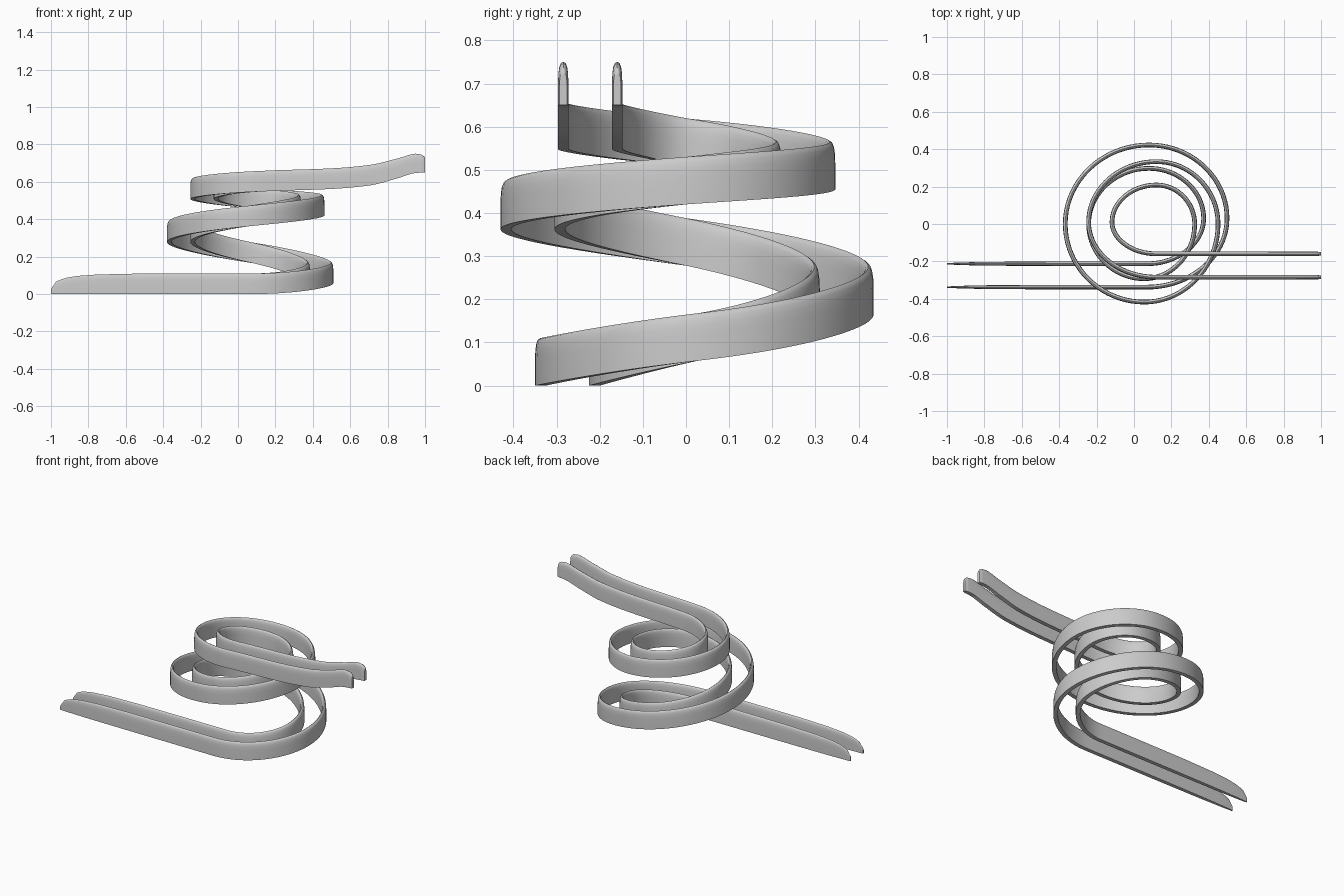
import bpy, bmesh
from mathutils import Vector

if "Cube" in bpy.data.objects:
    bpy.data.objects.remove(bpy.data.objects["Cube"])

# Centre line nodes: x, y, z, heading
E, N, W, S = (1, 0), (0, 1), (-1, 0), (0, -1)
NODES = [
    (-1.0, -0.275, 0.0, E), (-0.45, -0.275, 0.0, E), (0.07, -0.275, 0.0, E),
    (0.435, 0.03, 0.058, N), (0.08, 0.36, 0.165, W),
    (-0.305, 0.0, 0.278, S), (0.055, -0.355, 0.362, E),
    (0.387, 0.0, 0.42, N), (0.12, 0.271, 0.455, W),
    (-0.18, 0.01, 0.508, S), (0.12, -0.222, 0.548, E),
    (0.5, -0.222, 0.562, E), (0.7, -0.222, 0.58, E),
    (0.85, -0.222, 0.618, E), (0.95, -0.222, 0.647, E), (1.0, -0.222, 0.65, E),
]
STEPS = 20
GAP, HALF, HEIGHT = 0.0625, 0.0125, 0.11


def bezier(a, b, c, d, t):
    u = 1 - t
    return a * u**3 + b * 3 * u * u * t + c * 3 * u * t * t + d * t**3


def lerp_table(table, x):
    for (x0, v0), (x1, v1) in zip(table, table[1:]):
        if x <= x1:
            return v0 + (v1 - v0) * max(0, x - x0) / (x1 - x0)
    return table[-1][1]


def sample_path():
    """Smooth plan curve with a monotone height curve."""
    pts = [Vector(n[:2]) for n in NODES]
    dirs = [Vector(n[3]) for n in NODES]
    zs = [n[2] for n in NODES]
    lens = [(b - a).length for a, b in zip(pts, pts[1:])]
    rate = [(zs[i + 1] - zs[i]) / lens[i] for i in range(len(lens))]
    slope = [0.0]
    for a, b in zip(rate, rate[1:]):
        slope.append(2 * a * b / (a + b) if a * b > 0 else 0.0)
    slope.append(0.0)
    out = []
    for i, ln in enumerate(lens):
        p0, p1 = pts[i], pts[i + 1]
        k = 0.55 if dirs[i] != dirs[i + 1] else 1 / 3
        h0 = p0 + dirs[i] * k * abs((p1 - p0).dot(dirs[i]))
        h1 = p1 - dirs[i + 1] * k * abs((p1 - p0).dot(dirs[i + 1]))
        last = i == len(lens) - 1
        for s in range(STEPS + (1 if last else 0)):
            t = s / STEPS
            p = bezier(p0, h0, h1, p1, t)
            z = bezier(zs[i], zs[i] + slope[i] * ln / 3,
                       zs[i + 1] - slope[i + 1] * ln / 3, zs[i + 1], t)
            out.append((Vector((p.x, p.y, z)), i))
    return out


# Rail cross-section: flat base, rounded crest
SIDE = [(1, 0), (1, 0.55), (0.93, 0.75), (0.75, 0.89), (0.45, 0.97)]
SECTION = SIDE + [(0, 1)] + [(-w, h) for w, h in reversed(SIDE)]
# Rounded, narrowing noses at both ends
NOSE_H = [(-1, 0.25), (-0.99, 0.46), (-0.97, 0.62), (-0.93, 0.77), (-0.86, 0.88),
          (-0.75, 0.95), (-0.55, 0.99), (-0.2, 1)]
NOSE_W = [(-1, 0.3), (-0.93, 0.55), (-0.8, 0.8), (-0.5, 0.95), (-0.2, 1)]
TAIL_H = [(0.7, 1), (0.95, 0.94), (0.98, 0.88), (0.995, 0.78), (1, 0.7)]
TAIL_W = [(0.7, 1), (0.98, 0.95), (1, 0.7)]


def make_rail(name, side):
    path = sample_path()
    bm = bmesh.new()
    rings = []
    for j, (p, seg) in enumerate(path):
        a, b = path[max(j - 1, 0)][0], path[min(j + 1, len(path) - 1)][0]
        d = (b - a).to_2d().normalized()
        n = Vector((d.y, -d.x, 0))
        hs = ws = 1
        if seg < 2:
            hs, ws = lerp_table(NOSE_H, p.x), lerp_table(NOSE_W, p.x)
        elif seg > 11:
            hs, ws = lerp_table(TAIL_H, p.x), lerp_table(TAIL_W, p.x)
        rings.append([bm.verts.new(p + n * (side * GAP + w * HALF * ws)
                                   + Vector((0, 0, h * HEIGHT * hs)))
                      for w, h in SECTION])
    m = len(SECTION)
    for r, q in zip(rings, rings[1:]):
        for k in range(m):
            bm.faces.new((r[k], r[(k + 1) % m], q[(k + 1) % m], q[k]))
    bm.faces.new(rings[0])
    bm.faces.new(rings[-1])
    bmesh.ops.recalc_face_normals(bm, faces=bm.faces)
    me = bpy.data.meshes.new(name)
    bm.to_mesh(me)
    bm.free()
    ob = bpy.data.objects.new(name, me)
    bpy.context.collection.objects.link(ob)
    bpy.ops.object.select_all(action='DESELECT')
    ob.select_set(True)
    bpy.context.view_layer.objects.active = ob
    bpy.ops.object.shade_smooth_by_angle(angle=0.7)


make_rail("outer_rail", 1)
make_rail("inner_rail", -1)
